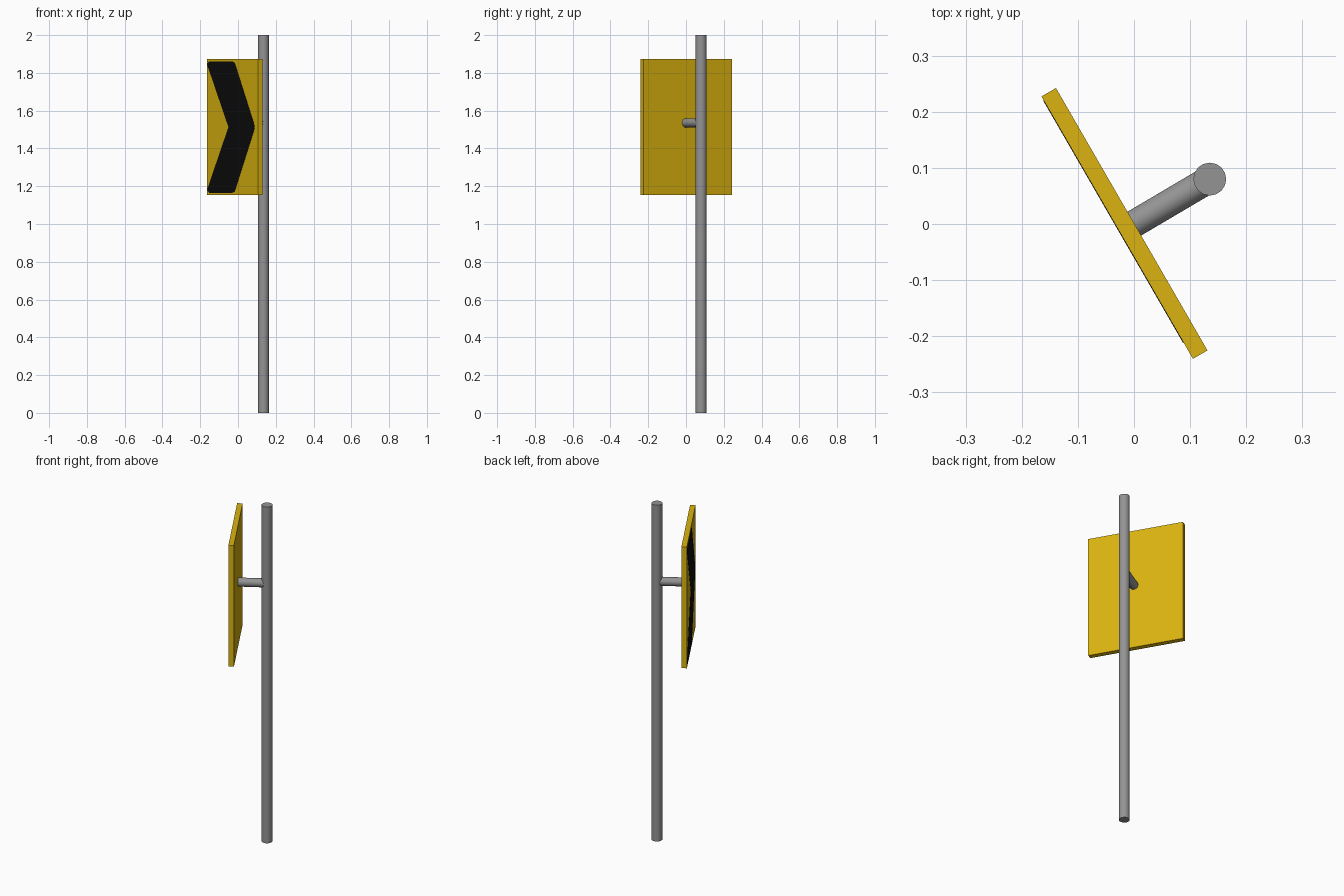
import bpy, bmesh, math
from mathutils import Matrix, Vector

if "Cube" in bpy.data.objects:
    bpy.data.objects.remove(bpy.data.objects["Cube"])


def material(name, rgb):
    m = bpy.data.materials.new(name)
    m.diffuse_color = (*rgb, 1)
    m.use_nodes = True
    m.node_tree.nodes["Principled BSDF"].inputs["Base Color"].default_value = m.diffuse_color
    return m


yellow = material("sign yellow", (0.70, 0.45, 0.005))
black = material("chevron black", (0.004, 0.004, 0.004))
grey = material("pole grey", (0.30, 0.295, 0.30))


def add_object(name, bm, mat, matrix=Matrix()):
    bmesh.ops.recalc_face_normals(bm, faces=bm.faces)
    me = bpy.data.meshes.new(name)
    bm.to_mesh(me)
    bm.free()
    ob = bpy.data.objects.new(name, me)
    ob.matrix_world = matrix
    me.materials.append(mat)
    bpy.context.collection.objects.link(ob)
    return ob


def rod(name, start, end, radius, sides):
    start, end = Vector(start), Vector(end)
    d = end - start
    bm = bmesh.new()
    bmesh.ops.create_cone(bm, cap_ends=True, segments=sides, radius1=radius,
                          radius2=radius, depth=d.length)
    rot = d.to_track_quat('Z', 'Y').to_matrix().to_4x4()
    ob = add_object(name, bm, grey, Matrix.Translation((start + end) / 2) @ rot)
    bpy.ops.object.select_all(action='DESELECT')
    ob.select_set(True)
    bpy.context.view_layer.objects.active = ob
    bpy.ops.object.shade_smooth_by_angle(angle=math.radians(35))


# Pole and the short arm holding the sign
rod("pole", (0.135, 0.08, 0), (0.135, 0.08, 2), 0.0293, 16)
rod("arm", (-0.004, -0.002, 1.535), (0.135, 0.08, 1.535), 0.0245, 16)

# Sign panel: local x runs along the sign, local y points to its back
sign = Matrix.Translation((-0.017, 0.001, 1.513)) @ Matrix.Rotation(math.radians(-60), 4, 'Z')
W, T, H = 0.54, 0.03, 0.72
bm = bmesh.new()
bmesh.ops.create_cube(bm, size=1, matrix=Matrix.Diagonal((W, T, H, 1)))
add_object("sign_panel", bm, yellow, sign)

# Chevron plate on the front: upper half outline, mirrored downwards
upper = [(-0.04, 0), (-0.262, 0.326), (-0.26, 0.338), (-0.242, 0.348),
         (0.002, 0.348), (0.022, 0.342), (0.036, 0.324), (0.23, 0.018), (0.236, 0)]
lower = [(x, -z) for x, z in reversed(upper[1:-1])]
bm = bmesh.new()
face = bm.faces.new([bm.verts.new((x, -T / 2, z)) for x, z in upper + lower])
ext = bmesh.ops.extrude_face_region(bm, geom=[face])
bmesh.ops.translate(bm, vec=(0, -0.001, 0),
                    verts=[v for v in ext["geom"] if isinstance(v, bmesh.types.BMVert)])
add_object("chevron", bm, black, sign)
